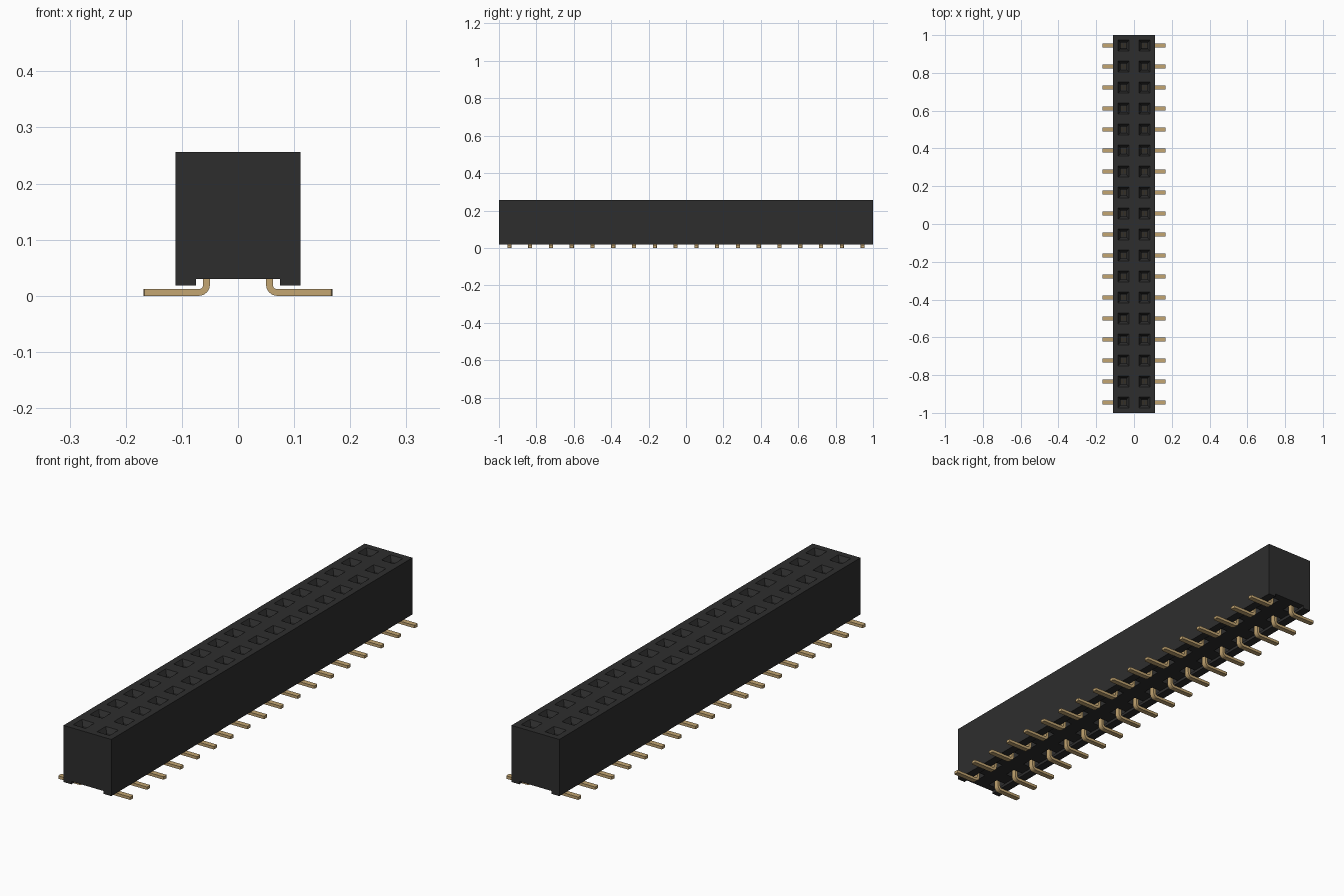
import bpy, bmesh, math
from mathutils import Matrix, Vector

if "Cube" in bpy.data.objects:
    bpy.data.objects.remove(bpy.data.objects["Cube"], do_unlink=True)

COUNT = 18                      # contacts per row
PITCH = 2 / COUNT
HALF_W = 0.111                  # housing half width
TOP, FLOOR, FOOT = 0.256, 0.03, 0.018


def material(name, rgb, rough):
    m = bpy.data.materials.new(name)
    m.use_nodes = True
    m.diffuse_color = (*rgb, 1)
    bsdf = m.node_tree.nodes["Principled BSDF"]
    bsdf.inputs["Base Color"].default_value = (*rgb, 1)
    bsdf.inputs["Roughness"].default_value = rough
    return m


black = material("black plastic", (0.027, 0.027, 0.027), 0.6)
gold = material("gold contact", (0.55, 0.38, 0.17), 0.4)


def to_mesh(bm, name, mat):
    bmesh.ops.recalc_face_normals(bm, faces=bm.faces)
    mesh = bpy.data.meshes.new(name)
    bm.to_mesh(mesh)
    bm.free()
    mesh.materials.append(mat)
    return mesh


def add_object(name, mesh):
    ob = bpy.data.objects.new(name, mesh)
    bpy.context.collection.objects.link(ob)
    return ob


def box(bm, x0, x1, y0, y1, z0, z1):
    centre = Vector(((x0 + x1) / 2, (y0 + y1) / 2, (z0 + z1) / 2))
    size = Matrix.Diagonal((x1 - x0, y1 - y0, z1 - z0, 1))
    bmesh.ops.create_cube(bm, size=1, matrix=Matrix.Translation(centre) @ size)


def inset(bm, faces, thickness, depth):
    bmesh.ops.inset_individual(bm, faces=faces, thickness=thickness,
                               depth=depth, use_even_offset=True)


# Housing: one grid cell per contact, extruded into a block
bm = bmesh.new()
bmesh.ops.create_grid(bm, x_segments=2, y_segments=COUNT, size=1,
                      matrix=Matrix.Translation((0, 0, TOP)) @ Matrix.Diagonal((HALF_W, 1, 1, 1)))
ext = bmesh.ops.extrude_face_region(bm, geom=bm.faces[:], use_keep_orig=True)
lower = [g for g in ext["geom"] if isinstance(g, bmesh.types.BMVert)]
bmesh.ops.translate(bm, verts=lower, vec=(0, 0, FLOOR - TOP))
bmesh.ops.recalc_face_normals(bm, faces=bm.faces)
bm.normal_update()
upper_cells = [f for f in bm.faces if f.normal.z > 0.9]
lower_cells = [f for f in bm.faces if f.normal.z < -0.9]

# Funnel-shaped sockets on top, square pockets underneath
inset(bm, upper_cells, 0.0265, 0)
inset(bm, upper_cells, 0.012, -0.02)
inset(bm, upper_cells, 0.0005, -0.12)
inset(bm, lower_cells, 0.031, 0)
inset(bm, lower_cells, 0.0005, -0.04)
add_object("housing", to_mesh(bm, "housing", black))

# Long rails under both sides of the housing
for side, s in (("left", 1), ("right", -1)):
    bm = bmesh.new()
    x0, x1 = sorted((s * 0.075, s * HALF_W))
    box(bm, x0, x1, -1, 1, FOOT, FLOOR)
    add_object("rail_" + side, to_mesh(bm, "rail_" + side, black))

# Contact: bent flat lead drawn from the side and extruded across its width
W, T = 0.022, 0.012
X_IN, X_TIP, R_OUT, PIN_TOP = 0.05, 0.168, 0.02, 0.07


def bend(radius):
    c = X_IN + R_OUT
    return [(c - radius * math.cos(a), R_OUT - radius * math.sin(a))
            for a in (math.pi / 2 * i / 6 for i in range(7))]


outline = ([(X_IN, PIN_TOP)] + bend(R_OUT) + [(X_TIP, 0), (X_TIP, T)]
           + bend(R_OUT - T)[::-1] + [(X_IN + T, PIN_TOP)])
bm = bmesh.new()
side_face = bm.faces.new([bm.verts.new((x, -W / 2, z)) for x, z in outline])
ext = bmesh.ops.extrude_face_region(bm, geom=[side_face], use_keep_orig=True)
moved = [g for g in ext["geom"] if isinstance(g, bmesh.types.BMVert)]
bmesh.ops.translate(bm, verts=moved, vec=(0, W, 0))
tip = [e for e in bm.edges if all(v.co.x > X_TIP - 0.001 for v in e.verts)
       and abs(e.verts[0].co.z - e.verts[1].co.z) > 0.005]
bmesh.ops.bevel(bm, geom=tip, offset=0.004, segments=2, profile=0.5, affect="EDGES")

# Twin spring tines standing inside the socket
for dx in (-0.007, 0.007):
    cx = PITCH / 2 + dx
    box(bm, cx - 0.0025, cx + 0.0025, -0.010, 0.010, 0.116, 0.2)
contact = to_mesh(bm, "contact", gold)

for i in range(COUNT):
    y = (i - (COUNT - 1) / 2) * PITCH
    for side, turn in (("left", 0), ("right", math.pi)):
        ob = add_object(f"contact_{side}_{i + 1:02d}", contact)
        ob.location.y = y
        ob.rotation_euler.z = turn
